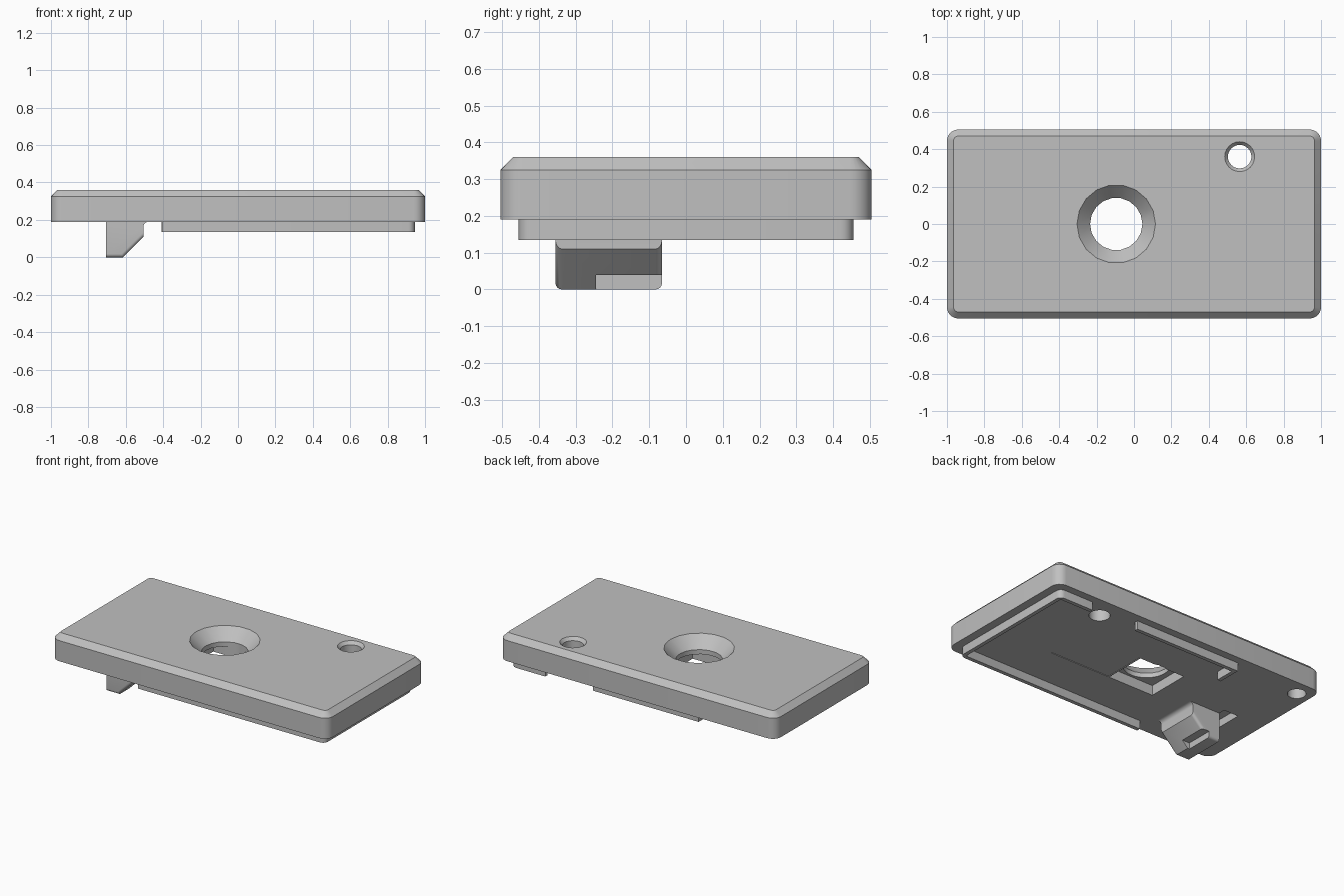
import bpy, bmesh
from math import sin, cos, pi, radians

if "Cube" in bpy.data.objects:
    bpy.data.objects.remove(bpy.data.objects["Cube"], do_unlink=True)

grey = bpy.data.materials.new("plain grey")
grey.use_nodes = True
grey.diffuse_color = (0.53, 0.53, 0.53, 1)
grey.node_tree.nodes["Principled BSDF"].inputs["Base Color"].default_value = grey.diffuse_color


def arc(cx, cy, r, start, end, n):
    angles = [radians(start + (end - start) * i / n) for i in range(n + 1)]
    return [(cx + r * cos(a), cy + r * sin(a)) for a in angles]


def rounded_rect(x, y, r):
    corners = [(1, 1), (-1, 1), (-1, -1), (1, -1)]
    return [p for i, (sx, sy) in enumerate(corners)
            for p in arc(sx * (x - r), sy * (y - r), r, i * 90, i * 90 + 90, 6)]


def circle(cx, cy, r, n):
    return arc(cx, cy, r, 0, 360, n)[:-1]


def rect(x0, x1, y0, y1):
    return [(x0, y0), (x1, y0), (x1, y1), (x0, y1)]


def loft(name, layers, along="z", bevel_rule=None):
    """Solid skinned through (outline, height) layers."""
    bm = bmesh.new()
    rings = []
    for outline, h in layers:
        rings.append([bm.verts.new((a, b, h) if along == "z" else (a, h, b)) for a, b in outline])
    for low, high in zip(rings, rings[1:]):
        for i in range(len(low)):
            j = (i + 1) % len(low)
            bm.faces.new((low[i], low[j], high[j], high[i]))
    bm.faces.new(rings[0][::-1])
    bm.faces.new(rings[-1])
    bmesh.ops.recalc_face_normals(bm, faces=bm.faces)
    if bevel_rule:
        bmesh.ops.bevel(bm, geom=[e for e in bm.edges if bevel_rule(e)], offset=0.018,
                        segments=4, profile=0.5, affect="EDGES")
    mesh = bpy.data.meshes.new(name)
    bm.to_mesh(mesh)
    bm.free()
    mesh.materials.append(grey)
    ob = bpy.data.objects.new(name, mesh)
    bpy.context.collection.objects.link(ob)
    return ob


def select(ob):
    bpy.ops.object.select_all(action="DESELECT")
    ob.select_set(True)
    bpy.context.view_layer.objects.active = ob


def cut(ob, layers):
    cutter = loft("cutter", layers)
    cutter.hide_render = True
    mod = ob.modifiers.new("cut", "BOOLEAN")
    mod.operation, mod.solver, mod.object = "DIFFERENCE", "EXACT", cutter
    select(ob)
    bpy.ops.object.modifier_apply(modifier=mod.name)
    bpy.data.objects.remove(cutter, do_unlink=True)


BASE, TOP, RAIL = 0.19, 0.36, 0.135

# Chamfered cover plate
plate = loft("cover_plate", [(rounded_rect(1, 0.505, 0.06), BASE),
                             (rounded_rect(1, 0.505, 0.06), 0.325),
                             (rounded_rect(0.965, 0.47, 0.025), TOP)])

# Countersunk main hole, small through hole and blind hole
cut(plate, [(circle(-0.095, 0, r, 18), z)
            for r, z in [(0.14, 0.1), (0.14, 0.285), (0.21, TOP), (0.21, 0.4)]])
cut(plate, [(circle(0.565, 0.36, r, 24), z)
            for r, z in [(0.063, 0.1), (0.063, 0.34), (0.08, TOP), (0.08, 0.4)]])
cut(plate, [(circle(-0.905, 0.4, 0.055, 24), z) for z in (0.1, 0.28)])

# Underside pockets: nut seat, shallow label recess, slot beside the hook
for outline, depth in [(rect(-0.27, 0.06, -0.155, 0.13), 0.065),
                       (rect(0.065, 0.5, -0.155, 0.13), 0.004),
                       (rect(-0.81, -0.705, -0.39, -0.02), 0.05)]:
    cut(plate, [(outline, 0.1), (outline, BASE + depth)])

# Locating rails under the plate
T, R = 0.025, 0.035
ex, ey = 0.945, 0.455


def corner_path(inset):
    r = R - inset
    return ([(-0.405, -ey + inset)] + arc(ex - R, -ey + R, r, -90, 0, 5)
            + arc(ex - R, ey - R, r, 0, 90, 5) + [(0.7, ey - inset)])


outer_rail = corner_path(0) + corner_path(T)[::-1]
back_rail = [(0.355, ey), (-0.41, ey), (-0.41, 0.3), (-0.41 + T, 0.3),
             (-0.41 + T, ey - T), (0.355, ey - T)]
rails = [loft(name, [(path, RAIL), (path, BASE + 0.002)])
         for name, path in [("outer_rail", outer_rail), ("back_rail", back_rail)]]

# Snap hook with a filleted root, sloped nose and notched tip
profile = ([(-0.705, BASE + 0.002), (-0.705, 0), (-0.615, 0), (-0.505, 0.11)]
           + arc(-0.48, 0.165, 0.025, 180, 90, 5) + [(-0.48, BASE + 0.002)])


def tip_side(e):
    a, b = (v.co for v in e.verts)
    return abs(a.y - b.y) < 1e-4 and max(a.z, b.z) < 0.12


hook = loft("snap_hook", [(profile, -0.355), (profile, -0.065)], "y", tip_side)
notch = rect(-0.628, -0.45, -0.245, 0)
cut(hook, [(notch, -0.1), (notch, 0.04)])

for ob in [plate, hook] + rails:
    select(ob)
    bpy.ops.object.shade_smooth_by_angle(angle=radians(30))
